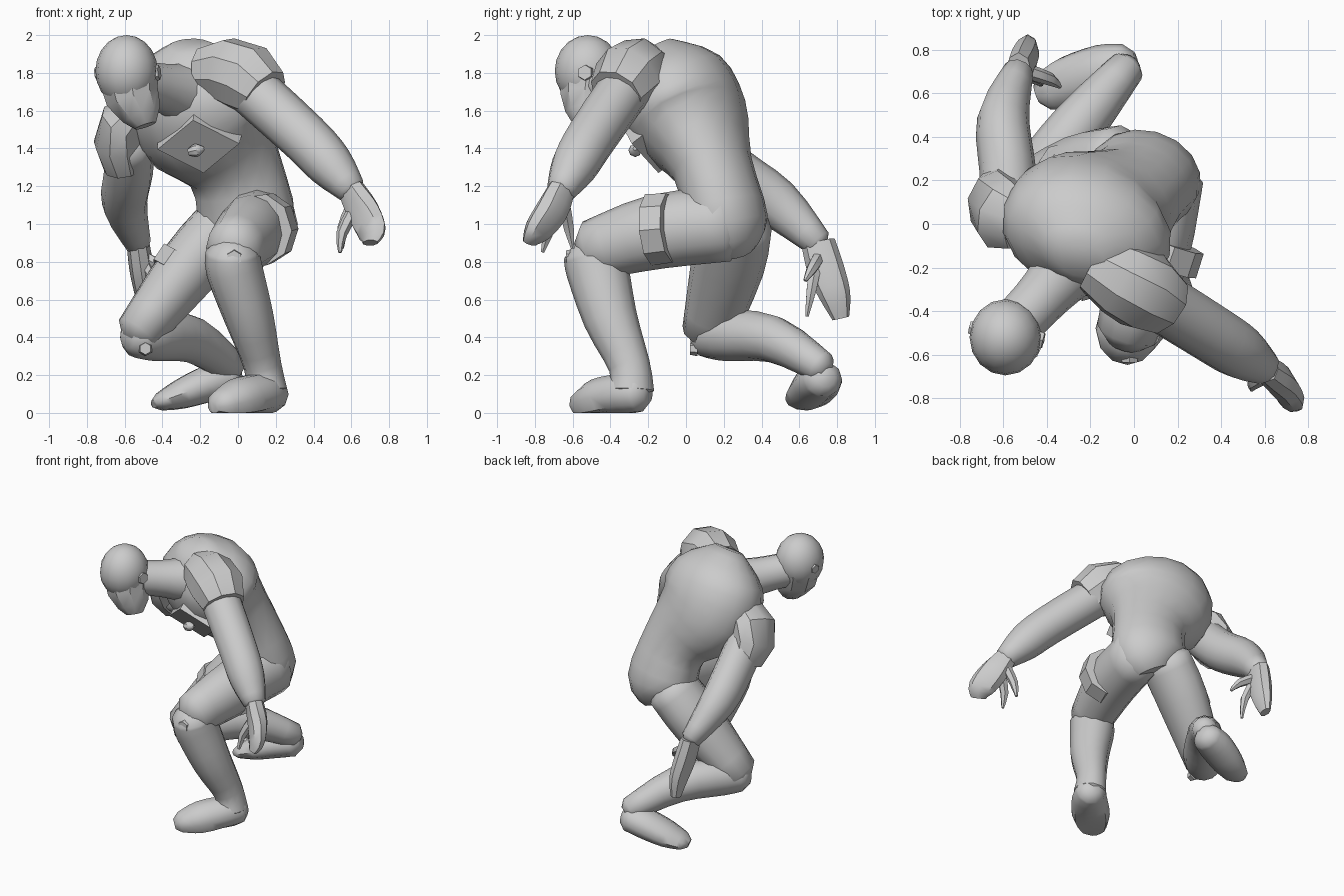
import bpy, bmesh, math
from mathutils import Vector, Matrix

if "Cube" in bpy.data.objects:
    bpy.data.objects.remove(bpy.data.objects["Cube"])

grey = bpy.data.materials.new("plain_grey")
grey.use_nodes = True
colour = (.6, .6, .6, 1)
grey.diffuse_color = colour
grey.node_tree.nodes["Principled BSDF"].inputs["Base Color"].default_value = colour

SIDEWAYS, DEPTHWISE, UPRIGHT = Vector((1, 0, 0)), Vector((0, 1, 0)), Vector((0, 0, 1))
SHOULDER_LINE = Vector((.65, -.4, .3))


def finish(name, bm, angle):
    bmesh.ops.recalc_face_normals(bm, faces=bm.faces)
    mesh = bpy.data.meshes.new(name)
    bm.to_mesh(mesh)
    bm.free()
    mesh.materials.append(grey)
    part = bpy.data.objects.new(name, mesh)
    bpy.context.collection.objects.link(part)
    bpy.ops.object.select_all(action='DESELECT')
    part.select_set(True)
    bpy.context.view_layer.objects.active = part
    bpy.ops.object.shade_smooth_by_angle(angle=math.radians(angle))


def smooth_path(knots, steps):
    """Curve through all knots; each knot holds a position and a half width."""
    path = []
    for before, start, end, after in zip(knots[:1] + knots, knots, knots[1:], knots[2:] + knots[-1:]):
        for step in range(steps):
            t = step / steps
            leave, arrive = (end - before) / 2, (after - start) / 2
            rise = t * t * (3 - 2 * t)
            path.append(start.lerp(end, rise) + leave * t * (1 - t) ** 2 - arrive * t * t * (1 - t))
    return path + knots[-1:]


def dome(end, inner):
    """Narrow knot just beyond a path's end, to round it off."""
    outward = (end.xyz - inner.xyz).normalized() * end.w * .45
    return Vector((*(end.xyz + outward), end.w * .5))


def loft(name, points, widths, side=SIDEWAYS, side_end=None, flat=1, flat_end=None,
         sides=12, steps=3, angle=40, rounded=False):
    """Skin oval rings along a path; flat is depth over width; nothing sinks below the ground."""
    knots = [Vector((*p, w)) for p, w in zip(points, widths)]
    path = smooth_path(knots, steps)
    if rounded:
        path = [dome(path[0], path[1])] + path + [dome(path[-1], path[-2])]
    last = len(path) - 1
    bm = bmesh.new()
    rings = []
    for i, knot in enumerate(path):
        along = (path[min(i + 1, last)].xyz - path[max(i - 1, 0)].xyz).normalized()
        across = side.lerp(side_end or side, i / last)
        across = (across - along * across.dot(along)).normalized()
        ratio = flat + ((flat_end or flat) - flat) * i / last
        deep = along.cross(across) * ratio
        ring = []
        for j in range(sides):
            turn = math.tau * j / sides
            spot = knot.xyz + (across * math.cos(turn) + deep * math.sin(turn)) * knot.w
            spot.z = max(spot.z, 0)
            ring.append(bm.verts.new(spot))
        rings.append(ring)
    for low, high in zip(rings, rings[1:]):
        for j in range(sides):
            bm.faces.new((low[j - 1], low[j], high[j], high[j - 1]))
    bm.faces.new(rings[0])
    bm.faces.new(rings[-1])
    finish(name, bm, angle)


def limb(name, points, widths, side=SIDEWAYS, **shape):
    loft(name, points, widths, side, rounded=True, angle=50, **shape)


def pad(name, points, widths, side, flat=1):
    """Lightly faceted piece."""
    loft(name, points, widths, side, flat=flat, sides=9, steps=1, angle=35)


def stud(name, centre, direction, radius):
    """Short six-sided plug."""
    centre = Vector(centre)
    offset = direction.normalized() * radius / 2
    loft(name, [centre - offset, centre + offset], [radius, radius * .8], UPRIGHT, sides=6, steps=1, angle=20)


def finger(name, root, tip, bend):
    root, tip = Vector(root), Vector(tip)
    loft(name, [root, root.lerp(tip, .5) + bend, tip], [.035, .03, .01], sides=6, steps=2)


# Joints shared by neighbouring parts
left_shoulder, left_elbow, left_wrist = (.03, -.3, 1.75), (.35, -.5, 1.46), (.6, -.66, 1.18)
right_shoulder, right_elbow, right_wrist = (-.57, .06, 1.45), (-.6, .48, 1.11), (-.53, .7, .9)
left_hip, left_knee, left_ankle = (.14, .22, 1), (-.03, -.5, .86), (.15, -.29, .12)
right_hip, right_knee, right_ankle = (-.06, .26, 1), (-.53, .12, .42), (-.03, .72, .24)

# Torso and neck
loft("torso", [(.02, .24, .87), (.05, .22, 1), (-.02, .14, 1.3), (-.19, .02, 1.55), (-.23, -.08, 1.78),
               (-.25, -.16, 1.94)], [.15, .26, .26, .39, .36, .12],
     Vector((1, -.25, .1)), SHOULDER_LINE, flat=.85, flat_end=.74, sides=16)
loft("neck", [(-.24, -.12, 1.68), (-.4, -.31, 1.72), (-.54, -.46, 1.75)], [.18, .13, .12], SHOULDER_LINE)

# Head: skull, jaw and ear plugs
bm = bmesh.new()
skull_shape = Matrix.LocRotScale(Vector((-.59, -.52, 1.81)), None, Vector((.165, .175, .19)))
bmesh.ops.create_uvsphere(bm, u_segments=16, v_segments=10, radius=1, matrix=skull_shape)
finish("skull", bm, 40)
pad("jaw", [(-.58, -.51, 1.77), (-.56, -.52, 1.67), (-.51, -.53, 1.58), (-.49, -.54, 1.52)],
    [.16, .145, .11, .06], SIDEWAYS - DEPTHWISE)
ear_axis = Vector((1, -.25, .1))
stud("left_ear", (-.44, -.53, 1.8), ear_axis, .05)
stud("right_ear", (-.735, -.48, 1.8), -ear_axis, .04)

# Diamond chest plate with its small bump
loft("chest_plate", [(-.19, -.08, 1.54), (-.21, -.25, 1.41)], [.24, .22], Vector((1, -.2, .05)),
     flat=.8, sides=4, steps=1, angle=20)
loft("chest_bump", [(-.26, -.26, 1.38), (-.22, -.27, 1.39), (-.18, -.27, 1.4)], [.02, .035, .01], UPRIGHT, sides=8)

# Left arm, reaching forward
pad("left_shoulder_pad", [(-.18, -.18, 1.8), (-.06, -.25, 1.81), (.05, -.31, 1.77), (.14, -.37, 1.69)],
    [.14, .18, .19, .15], Vector((.4, .6, .5)))
limb("left_arm", [left_shoulder, left_elbow, (.49, -.59, 1.31), left_wrist], [.14, .135, .125, .08], DEPTHWISE)
loft("left_palm", [left_wrist, (.66, -.71, 1.07), (.71, -.79, .96), (.7, -.83, .9)], [.08, .1, .09, .05],
     SIDEWAYS - DEPTHWISE, flat=.8, flat_end=.5, sides=8)
finger("left_thumb", (.6, -.64, 1.08), (.55, -.6, .87), Vector((-.02, 0, 0)))
finger("left_finger", (.6, -.7, 1.05), (.54, -.76, .85), Vector((-.02, 0, 0)))

# Right arm, reaching back
pad("right_shoulder_pad", [(-.52, 0, 1.6), (-.6, .04, 1.54), (-.63, .09, 1.42), (-.61, .15, 1.3)],
    [.13, .17, .17, .13], DEPTHWISE, flat=.8)
limb("right_arm", [right_shoulder, (-.58, .25, 1.27), right_elbow, right_wrist], [.13, .13, .12, .07], flat=1.1)
loft("right_palm", [right_wrist, (-.51, .74, .76), (-.49, .79, .62), (-.49, .82, .5)], [.06, .065, .055, .03],
     flat=1.5, sides=8)
finger("right_thumb", (-.49, .7, .82), (-.34, .63, .7), Vector((.03, 0, 0)))
finger("right_finger", (-.5, .69, .8), (-.43, .64, .51), Vector((.03, 0, 0)))

# Left leg, foot planted in front
limb("left_thigh", [left_hip, (.07, -.15, .96), left_knee], [.18, .18, .145], flat=1.1)
limb("left_shin", [left_knee, (-.02, -.47, .76), (.06, -.4, .5), (.13, -.3, .25), left_ankle],
     [.14, .15, .13, .1, .11], flat=1.1)
limb("left_foot", [(.18, -.24, .1), (.13, -.32, .1), (0, -.46, .07), (-.1, -.55, .04)], [.1, .12, .13, .09],
     SIDEWAYS - DEPTHWISE, flat=1, flat_end=.8, sides=10)
pad("left_thigh_plate", [(.16, -.08, .98), (.12, -.19, .97)], [.17, .175], SIDEWAYS, flat=1.1)
stud("left_knee_stud", (-.02, -.61, .82), -DEPTHWISE, .05)

# Right leg, kneeling behind
limb("right_thigh", [right_hip, (-.25, .22, .78), right_knee], [.17, .17, .125], flat=1.15)
limb("right_shin", [(-.55, .1, .4), (-.45, .2, .41), (-.25, .46, .39), right_ankle], [.11, .135, .125, .085],
     SIDEWAYS - DEPTHWISE)
limb("right_foot", [(-.03, .73, .18), (-.14, .7, .16), (-.3, .65, .1), (-.41, .61, .06)], [.1, .125, .12, .09],
     -DEPTHWISE, flat=1, flat_end=.5, sides=10)
pad("right_thigh_plate", [(-.27, .21, .8), (-.33, .2, .72)], [.16, .155], SIDEWAYS, flat=1.1)
stud("right_knee_stud", (-.49, .04, .34), -DEPTHWISE, .04)
